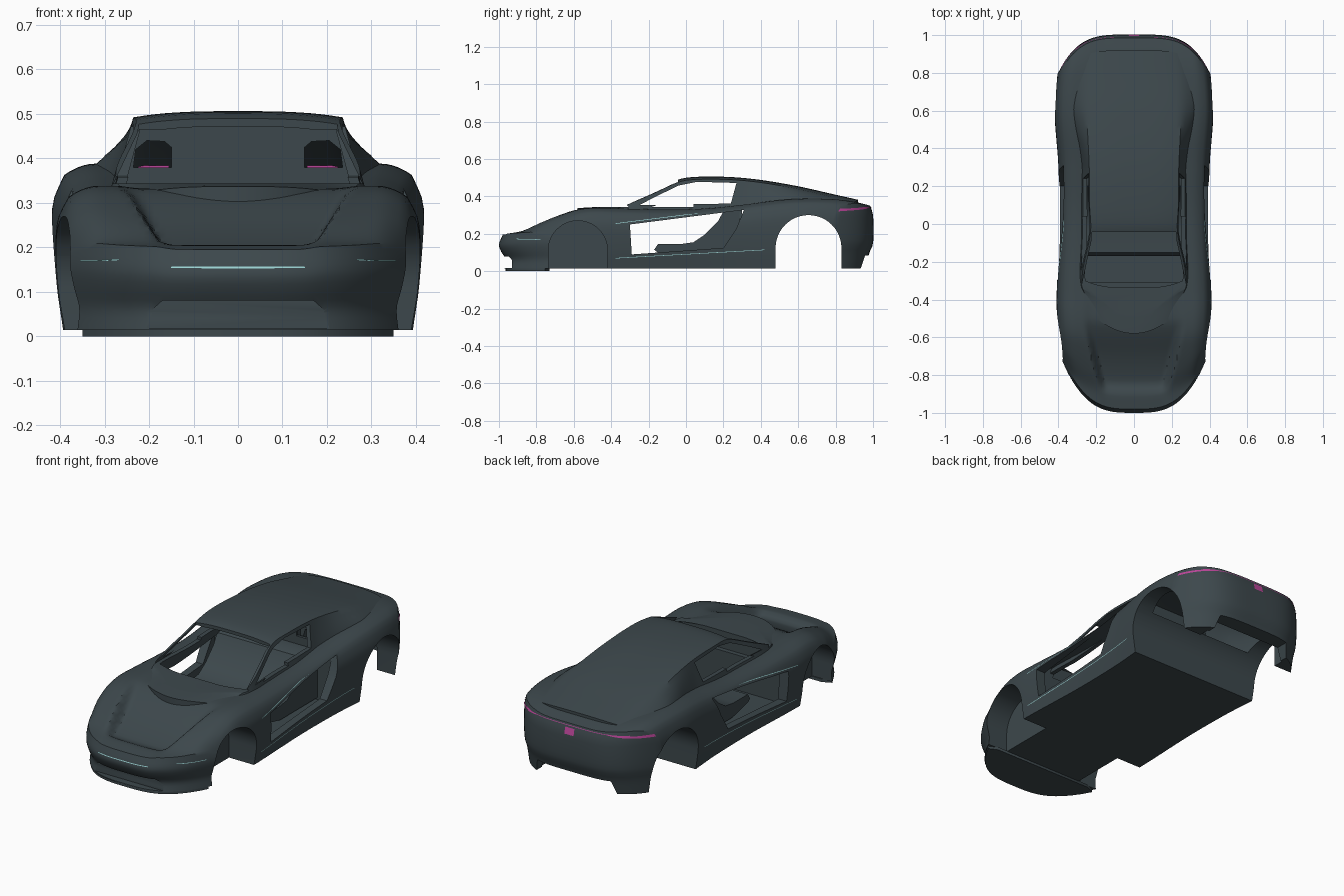
import bpy, bmesh, math

if "Cube" in bpy.data.objects:
    bpy.data.objects.remove(bpy.data.objects["Cube"])

def material(name, rgb):
    m = bpy.data.materials.new(name)
    m.diffuse_color = (*rgb, 1)
    m.use_nodes = True
    m.node_tree.nodes["Principled BSDF"].inputs["Base Color"].default_value = m.diffuse_color
    return m

SLATE = material("dark slate", (0.046, 0.064, 0.072))
PINK = material("magenta", (0.50, 0.06, 0.32))
AQUA = material("pale aqua", (0.33, 0.66, 0.66))

def key(table, t):
    """Smooth interpolation through (position, value) keys."""
    if t <= table[0][0]:
        return table[0][1]
    if t >= table[-1][0]:
        return table[-1][1]
    n = len(table)
    slope = [(table[min(i + 1, n - 1)][1] - table[max(i - 1, 0)][1]) /
             (table[min(i + 1, n - 1)][0] - table[max(i - 1, 0)][0]) for i in range(n)]
    i = max(k for k in range(n - 1) if table[k][0] <= t)
    (a, p), (b, q) = table[i], table[i + 1]
    h = b - a
    f = (t - a) / h
    return ((2*f**3 - 3*f**2 + 1) * p + (f**3 - 2*f**2 + f) * h * slope[i]
            + (3*f**2 - 2*f**3) * q + (f**3 - f**2) * h * slope[i + 1])

def span(a, b, n):
    return [a + (b - a) * i / n for i in range(n + 1)]

def clamp(t):
    return min(1, max(0, t))

def add(name, verts, faces, mat=SLATE):
    me = bpy.data.meshes.new(name)
    me.from_pydata(verts, [], faces)
    bm = bmesh.new()
    bm.from_mesh(me)
    bmesh.ops.recalc_face_normals(bm, faces=bm.faces)
    bm.to_mesh(me)
    bm.free()
    me.materials.append(mat)
    ob = bpy.data.objects.new(name, me)
    bpy.context.collection.objects.link(ob)
    return ob

def grid_solid(name, us, ss, vs, fn):
    """Subdivided block whose surface points are shaped by fn(u, s, v)."""
    dims = (len(us) - 1, len(ss) - 1, len(vs) - 1)
    index, verts, faces = {}, [], []
    def vert(k):
        if k not in index:
            index[k] = len(verts)
            verts.append(fn(us[k[0]], ss[k[1]], vs[k[2]]))
        return index[k]
    for axis in range(3):
        a, b = [x for x in range(3) if x != axis]
        for side in (0, dims[axis]):
            for i in range(dims[a]):
                for j in range(dims[b]):
                    quad = []
                    for di, dj in ((0, 0), (1, 0), (1, 1), (0, 1)):
                        k = [0, 0, 0]
                        k[axis], k[a], k[b] = side, i + di, j + dj
                        quad.append(vert(tuple(k)))
                    faces.append(quad)
    return add(name, verts, faces)

def prism(name, pts, a, b, axis="x", mat=SLATE):
    """Extrude a (y,z) outline along x, or an (x,z) outline along y."""
    place = (lambda p, d: (d, p[0], p[1])) if axis == "x" else (lambda p, d: (p[0], d, p[1]))
    n = len(pts)
    verts = [place(p, a) for p in pts] + [place(p, b) for p in pts]
    faces = [list(range(n)), list(range(n, 2 * n))]
    faces += [[i, (i + 1) % n, n + (i + 1) % n, n + i] for i in range(n)]
    return add(name, verts, faces, mat)

def box(name, x, y, z, mat=SLATE):
    return prism(name, [(y[0], z[0]), (y[1], z[0]), (y[1], z[1]), (y[0], z[1])], *x, mat=mat)

def cut(ob, cutters):
    for c in cutters:
        m = ob.modifiers.new("cut", "BOOLEAN")
        m.operation, m.solver, m.object = "DIFFERENCE", "EXACT", c
    dg = bpy.context.evaluated_depsgraph_get()
    dg.update()
    ob_new = bpy.data.meshes.new_from_object(ob.evaluated_get(dg))
    ob.modifiers.clear()
    ob.data = ob_new

# Lower body shape
WIDTH = [(-1, .395), (-.8, .402), (-.6, .405), (-.4, .41), (0, .396), (.3, .40), (.6, .42), (1, .405)]
SIDE = [(0, .95), (.3, .985), (.65, 1), (.85, .985), (1, .93)]
CENTRE = [(-1, .195), (-.9, .205), (-.865, .188), (-.8, .20), (-.7, .24), (-.57, .308),
          (-.5, .331), (-.2, .33), (.3, .34), (.6, .36), (.9, .37), (1, .35)]
FENDER = [(-1, .20), (-.9, .215), (-.8, .255), (-.7, .295), (-.6, .327), (-.5, .338), (-.35, .335),
          (-.1, .33), (.1, .335), (.3, .355), (.5, .38), (.65, .388), (.8, .385), (.9, .375), (1, .355)]
NOSE = [(0, .03), (.25, .038), (.5, .012), (.7, 0), (1, .02)]
TAIL = [(0, .04), (.25, .02), (.4, 0), (.85, 0), (1, .015)]

def warp(x, s):
    x = abs(x)
    if s < -.3:
        return s + .3 * (x / .39) ** 3.2 * ((-s - .3) / .7) ** 2
    if s > .45:
        return s - .2 * (x / .4) ** 4 * ((s - .45) / .55) ** 2
    return s

def body_point(u, s, v):
    x = u * key(WIDTH, s) * key(SIDE, v)
    y = warp(x, s)
    m, a = (s + y) / 2, abs(u)
    # hood recess widens towards the windscreen
    lo, wide = (.38 + .2 * clamp((m + .88) / .33), .14) if m < -.3 else (.4, .28)
    t = clamp((a - lo) / wide)
    t = t * t * (3 - 2 * t)
    top = key(CENTRE, m) * (1 - t) + key(FENDER, m) * t - .025 * max(0, (a - .82) / .18) ** 2
    y += key(NOSE, v) * max(0, (-s - .8) / .2) - key(TAIL, v) * max(0, (s - .85) / .15)
    return (x, y, .014 + (top - .014) * v)

# Greenhouse and rear deck shape, also reused smaller as the hollow inside
ROOF = [(-.58, .333), (-.36, .352), (-.25, .393), (-.15, .437), (-.05, .483), (0, .496), (.1, .502),
        (.25, .499), (.4, .484), (.6, .45), (.8, .405), (.92, .378)]
BASE_W = [(-.58, .25), (-.4, .30), (0, .296), (.3, .297), (.4, .305), (.5, .33), (.65, .36), (.8, .36), (.92, .33)]
ROOF_W = [(-.58, .22), (-.3, .275), (-.04, .23), (.1, .235), (.3, .237), (.6, .25), (.92, .25)]

def cabin_point(inset, floor):
    def fn(u, s, v):
        f = v ** (1 + 2 * clamp((s - .3) / .3))
        w = key(BASE_W, s) * (1 - f) + key(ROOF_W, s) * f - inset
        top = key(ROOF, s) + .004 - .014 * abs(u) ** 3 - inset
        x = u * w
        y = warp(x, s) if s > 0 else s + .16 * (x / .28) ** 2 * max(0, (-s - .34) / .24)
        return (x, y, floor + (top - floor) * v)
    return fn

body = grid_solid("body_shell", span(-1, 1, 56), span(-1, 1, 84), span(0, 1, 14), body_point)
cabin = grid_solid("roof_and_deck", span(-1, 1, 20), span(-.58, .92, 54), span(0, 1, 10), cabin_point(0, .27))

# Cutters
def arch(name, y, r, zc, x0, x1):
    pts = [(y + r * math.cos(a), zc + r * math.sin(a)) for a in span(0, math.pi, 28)]
    return prism(name, pts + [(y - r, -.1), (y + r, -.1)], x0, x1)

hollow = grid_solid("hollow_cutter", span(-1, 1, 16), span(-.335, .86, 40), span(0, 1, 8), cabin_point(.018, .25))
foot = box("footwell_cutter", (-.35, .35), (-.31, .3), (.06, .30))
door = prism("door_cutter", [(-.30, .25), (.31, .328), (.27, .23), (.2, .125), (-.29, .09)], -.6, .6)
side_win = prism("side_window_cutter", [(-.25, .353), (-.17, .395), (-.04, .458), (.06, .478),
                                        (.27, .472), (.24, .362)], -.6, .6)
screen = prism("windscreen_cutter", [(-.28, .343), (.28, .343), (.222, .465), (-.222, .465)], -.75, .04, "y")
header = prism("header_cutter", [(-.226, .45), (.226, .45), (.21, .6), (-.21, .6)], -.3, -.042, "y")
rear_arch = arch("rear_arch_cutter", .655, .176, .124, -.6, .6)
front_arches = [arch("front_arch_cutter", -.578, .158, .112, *sorted((k * .24, k * .6))) for k in (1, -1)]
bay = box("rear_bay_cutter", (-.25, .25), (.55, .89), (-.1, .31))
intake = prism("intake_cutter", [(-.17, .08), (.17, .08), (.24, .018), (-.24, .018)], -1.1, -.93, "y")
diffuser = prism("diffuser_cutter", [(-.26, -.05), (.26, -.05), (.22, .085), (-.22, .085)], .8, 1.1, "y")
win_holes = [prism("hatch_cutter", [(k * .15, .38), (k * .235, .38), (k * .23, .42), (k * .205, .44),
                                    (k * .165, .438), (k * .15, .425)], .2, .4, "y") for k in (1, -1)]

cut(body, [hollow, foot, door, rear_arch, *front_arches, bay, intake, diffuser])
cut(cabin, [hollow, door, side_win, screen, header, rear_arch])

# Rear wall of the cabin with two small openings
wall = prism("cabin_rear_wall", [(-.283, .24), (.283, .24), (.228, .478), (-.228, .478)], .285, .3, "y")
cut(wall, win_holes)

for c in [hollow, foot, door, side_win, screen, header, rear_arch, *front_arches, bay, intake, diffuser, *win_holes]:
    bpy.data.objects.remove(c)

# Full-width seat tub
prism("seat_bench", [(-.17, .115), (-.15, .145), (-.03, .145), (.04, .155), (.1, .195), (.17, .265),
                     (.2, .32), (.24, .337), (.30, .337), (.30, .07), (-.02, .07), (-.15, .10)], -.265, .265)

# Front splitter lip
edge = [(x, -.965 + .3 * (abs(x) / .39) ** 3.2) for x in span(-.35, .35, 24)] + [(.3, -.73), (-.3, -.73)]
n = len(edge)
add("front_splitter", [(x, y, z) for z in (0, .016) for x, y in edge],
    [list(range(n)), list(range(n, 2 * n))] + [[i, (i + 1) % n, n + (i + 1) % n, n + i] for i in range(n)])

# Thin coloured strips that follow the body: rows of (u, s, low z, high z)
def strip(name, rows, mat):
    verts = []
    for u, s, lo, hi in rows:
        z0, z1 = body_point(u, s, 0)[2], body_point(u, s, 1)[2]
        for z in (lo, hi):
            x, y, zz = body_point(u, s, min(1, (z - z0) / (z1 - z0)))
            verts.append((x * 1.005, y * 1.002, zz))
    add(name, verts, [[2*i, 2*i + 2, 2*i + 3, 2*i + 1] for i in range(len(rows) - 1)], mat)

for k in (1, -1):
    strip("door_top_trim", [(k, s, .253 + .125 * (s + .38), .256 + .125 * (s + .38))
                            for s in span(-.38, .46, 20)], AQUA)
    strip("sill_trim", [(k, s, .068 + .056 * (s + .38), .071 + .056 * (s + .38))
                        for s in span(-.38, .42, 20)], AQUA)
    strip("headlight_trim", [(k * u, -1, .17 - .03 * (u - .7), .173 - .03 * (u - .7))
                             for u in span(.68, .9, 8)], AQUA)
    strip("tail_light", [(k * u, 1, .338 - .02 * (u - .55) / .45, .343 - .01 * (u - .55) / .45)
                         for u in span(.55, 1, 12)], PINK)
    box("inner_tail_light", sorted((k * .155, k * .225)), (.78, .784), (.377, .384), PINK)
strip("bumper_trim", [(u, -1, .153, .157) for u in span(-.38, .38, 16)], AQUA)
strip("tail_line", [(u, 1, .339, .342) for u in span(-.8, .8, 30)], PINK)
strip("rear_centre_light", [(u, 1, .295, .33) for u in span(-.07, .07, 4)], PINK)

# Smooth shading with crisp edges
bpy.ops.object.select_all(action="SELECT")
bpy.context.view_layer.objects.active = body
bpy.ops.object.shade_smooth_by_angle(angle=math.radians(32))
